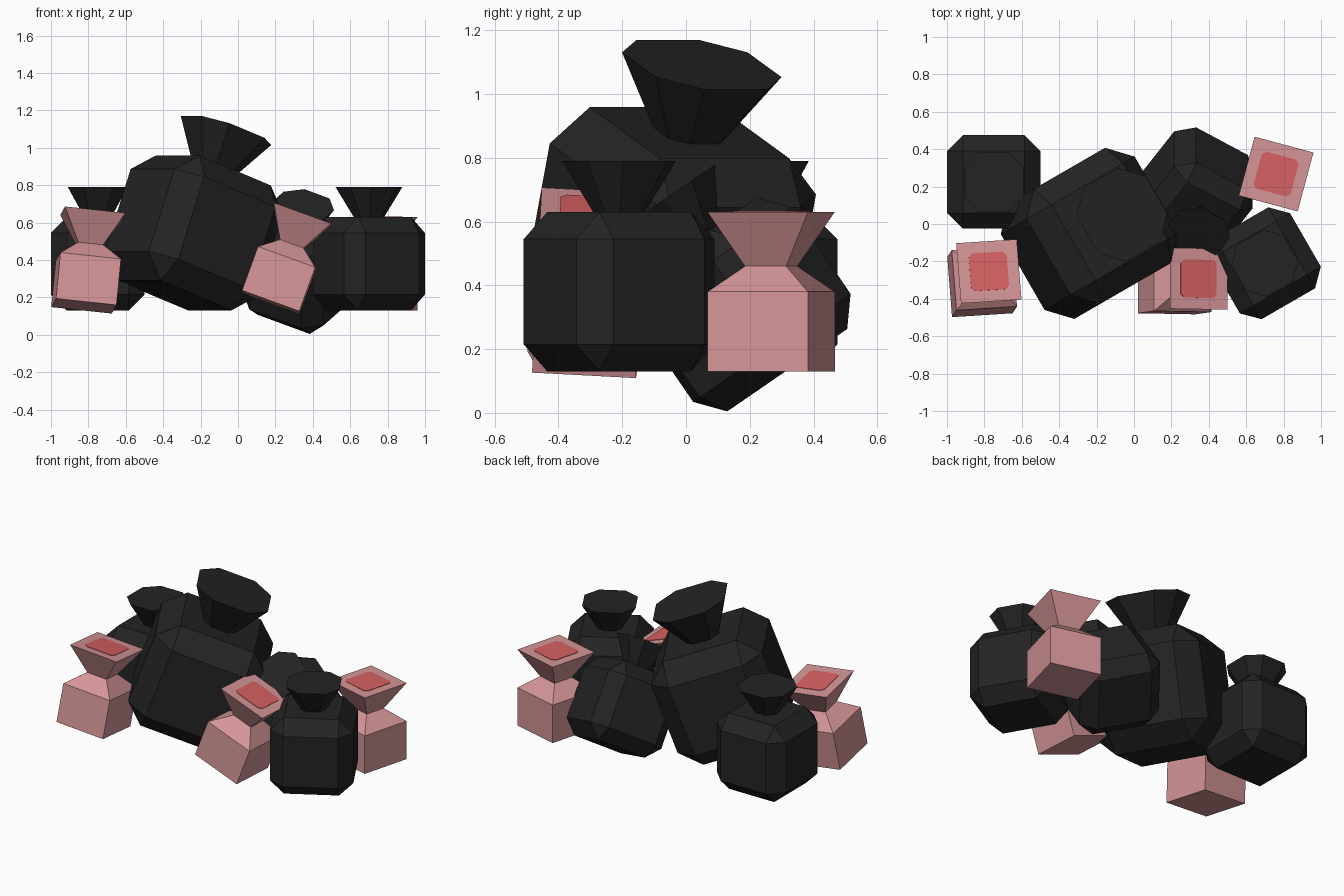
import bpy, bmesh
from math import radians
from mathutils import Matrix

old = bpy.data.objects.get("Cube")
if old:
    bpy.data.objects.remove(old)


def material(name, rgb):
    m = bpy.data.materials.new(name)
    m.use_nodes = True
    m.diffuse_color = (*rgb, 1)
    m.node_tree.nodes["Principled BSDF"].inputs["Base Color"].default_value = (*rgb, 1)
    return m


BLACK = material("black plastic", (0.017, 0.017, 0.017))
PINK = material("pink plastic", (0.66, 0.3, 0.31))
RED = material("red opening", (0.68, 0.12, 0.125))


def square_ring(half, z, cut=0):
    """Square outline at height z, with corners cut off if cut > 0."""
    if not cut:
        return [(half, -half, z), (half, half, z), (-half, half, z), (-half, -half, z)]
    c = half - cut
    return [(half, -c, z), (half, c, z), (c, half, z), (-c, half, z),
            (-half, c, z), (-half, -c, z), (-c, -half, z), (c, -half, z)]


def loft(bm, rings):
    """Skin a stack of rings and close both ends."""
    loops = [[bm.verts.new(p) for p in ring] for ring in rings]
    for low, high in zip(loops, loops[1:]):
        for i in range(len(low)):
            j = (i + 1) % len(low)
            bm.faces.new((low[i], low[j], high[j], high[i]))
    bm.faces.new(loops[0][::-1])
    bm.faces.new(loops[-1])


def finish(bm, name, mat, matrix):
    bmesh.ops.recalc_face_normals(bm, faces=bm.faces)
    mesh = bpy.data.meshes.new(name)
    bm.to_mesh(mesh)
    bm.free()
    mesh.materials.append(mat)
    ob = bpy.data.objects.new(name, mesh)
    ob.matrix_world = matrix
    bpy.context.collection.objects.link(ob)


def rot(axis, degrees):
    return Matrix.Rotation(radians(degrees), 4, axis)


def black_bag(name, centre, turn, size=1):
    matrix = Matrix.Translation(centre) @ turn @ Matrix.Scale(size, 4)
    # chamfered body
    bm = bmesh.new()
    bmesh.ops.create_cube(bm, size=0.5)
    bmesh.ops.bevel(bm, geom=bm.edges[:], offset=0.085, segments=1,
                    affect='EDGES', profile=0.5)
    finish(bm, name + "_body", BLACK, matrix)
    # flared tied top
    bm = bmesh.new()
    loft(bm, [square_ring(0.07, 0.245, 0.035), square_ring(0.16, 0.41, 0.08)])
    finish(bm, name + "_neck", BLACK, matrix)


def pink_bag(name, centre, turn):
    matrix = Matrix.Translation(centre) @ turn
    # box body, pinched neck and flared rim
    bm = bmesh.new()
    loft(bm, [square_ring(0.163, -0.25), square_ring(0.163, 0),
              square_ring(0.067, 0.08), square_ring(0.163, 0.25)])
    finish(bm, name, PINK, matrix)
    # red plate in the opening
    bm = bmesh.new()
    loft(bm, [square_ring(0.102, 0.248, 0.02), square_ring(0.102, 0.253, 0.02)])
    finish(bm, name + "_opening", RED, matrix)


black_bag("large_black_bag", (-0.237, -0.05, 0.545), rot('Z', 30) @ rot('Y', 20), 1.42)
black_bag("right_black_bag", (-0.75, 0.225, 0.38), Matrix.Identity(4))
black_bag("left_black_bag", (0.70, -0.21, 0.38), rot('Z', 30))
black_bag("back_black_bag", (0.335, 0.176, 0.34), rot('X', 34.5) @ rot('Z', -33))

pink_bag("back_pink_bag", (0.76, 0.267, 0.38), rot('Z', -15))
pink_bag("right_pink_bag", (-0.80, -0.29, 0.40),
         rot('X', -8.5) @ rot('Y', 5.5) @ rot('Z', 4.5))
pink_bag("front_pink_bag", (0.26, -0.305, 0.408), rot('X', -3) @ rot('Y', 20))
